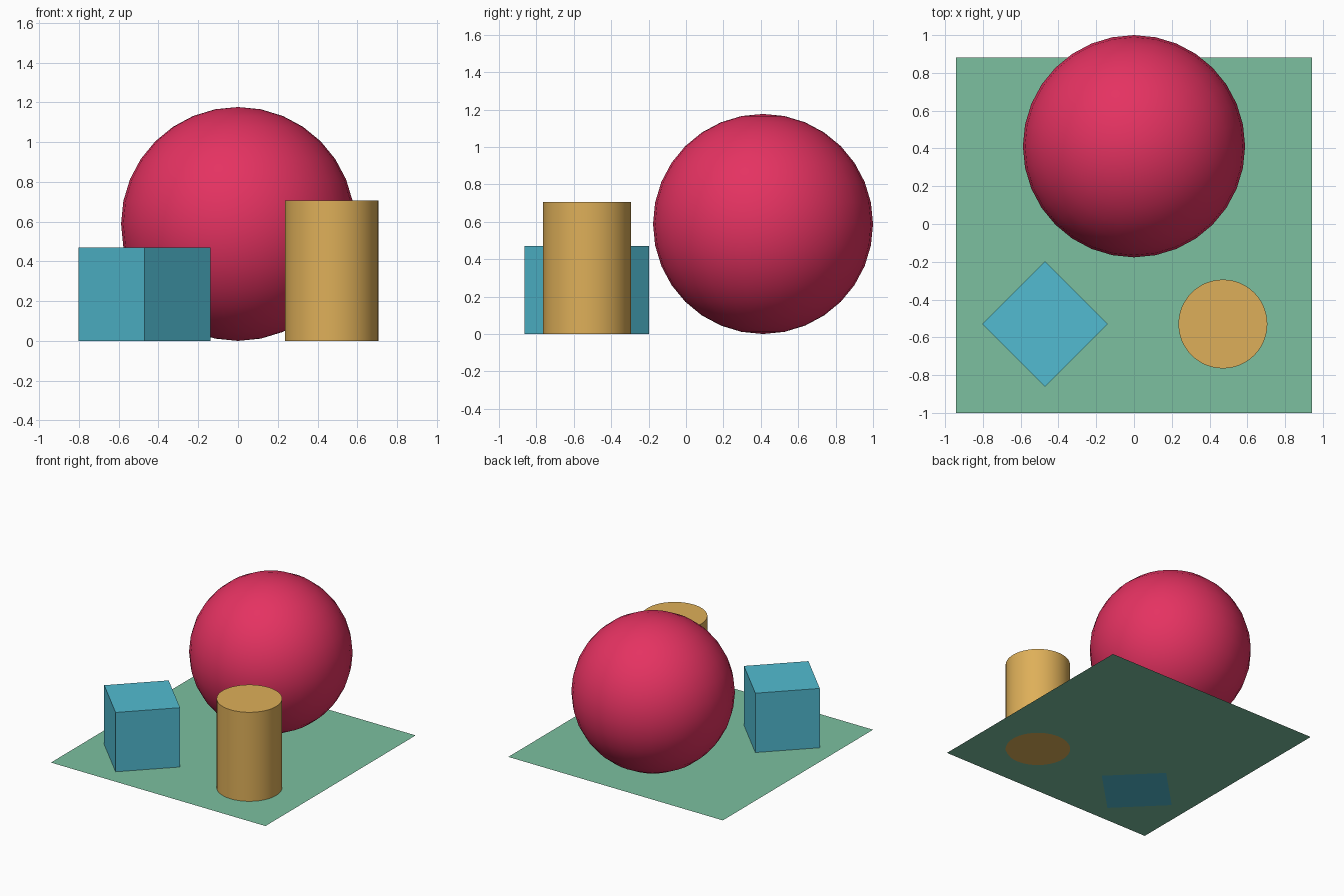
import bpy
from math import radians

default = bpy.data.objects.get("Cube")
if default:
    bpy.data.objects.remove(default, do_unlink=True)

UNIT = 2 / 4.25              # layout module
MID_Y = UNIT * 2 - 1         # centre of the floor


def material(name, rgb):
    mat = bpy.data.materials.new(name)
    mat.use_nodes = True
    color = (*rgb, 1)
    mat.diffuse_color = color
    mat.node_tree.nodes["Principled BSDF"].inputs["Base Color"].default_value = color
    return mat


def finish(name, mat, smooth=False):
    obj = bpy.context.object
    obj.name = obj.data.name = name
    obj.data.materials.append(mat)
    if smooth:
        bpy.ops.object.shade_smooth_by_angle(angle=radians(30))
    return obj


# Floor: a single flat sheet
bpy.ops.mesh.primitive_plane_add(size=4 * UNIT, location=(0, MID_Y, 0))
finish("floor", material("soft green", (0.20, 0.53, 0.35)))

# Ball resting at the back
radius = 1.25 * UNIT
bpy.ops.mesh.primitive_uv_sphere_add(
    segments=32, ring_count=16, radius=radius, location=(0, MID_Y + UNIT, radius))
finish("ball", material("crimson", (0.78, 0.032, 0.12)), smooth=True)

# Block turned corner-on at the front right
bpy.ops.mesh.primitive_cube_add(
    size=UNIT, location=(-UNIT, MID_Y - UNIT, UNIT / 2), rotation=(0, 0, radians(45)))
finish("block", material("sky blue", (0.084, 0.50, 0.64)))

# Upright drum at the front left
height = 1.5 * UNIT
bpy.ops.mesh.primitive_cylinder_add(
    vertices=48, radius=UNIT / 2, depth=height,
    location=(UNIT, MID_Y - UNIT, height / 2))
finish("drum", material("ochre", (0.73, 0.43, 0.10)), smooth=True)
